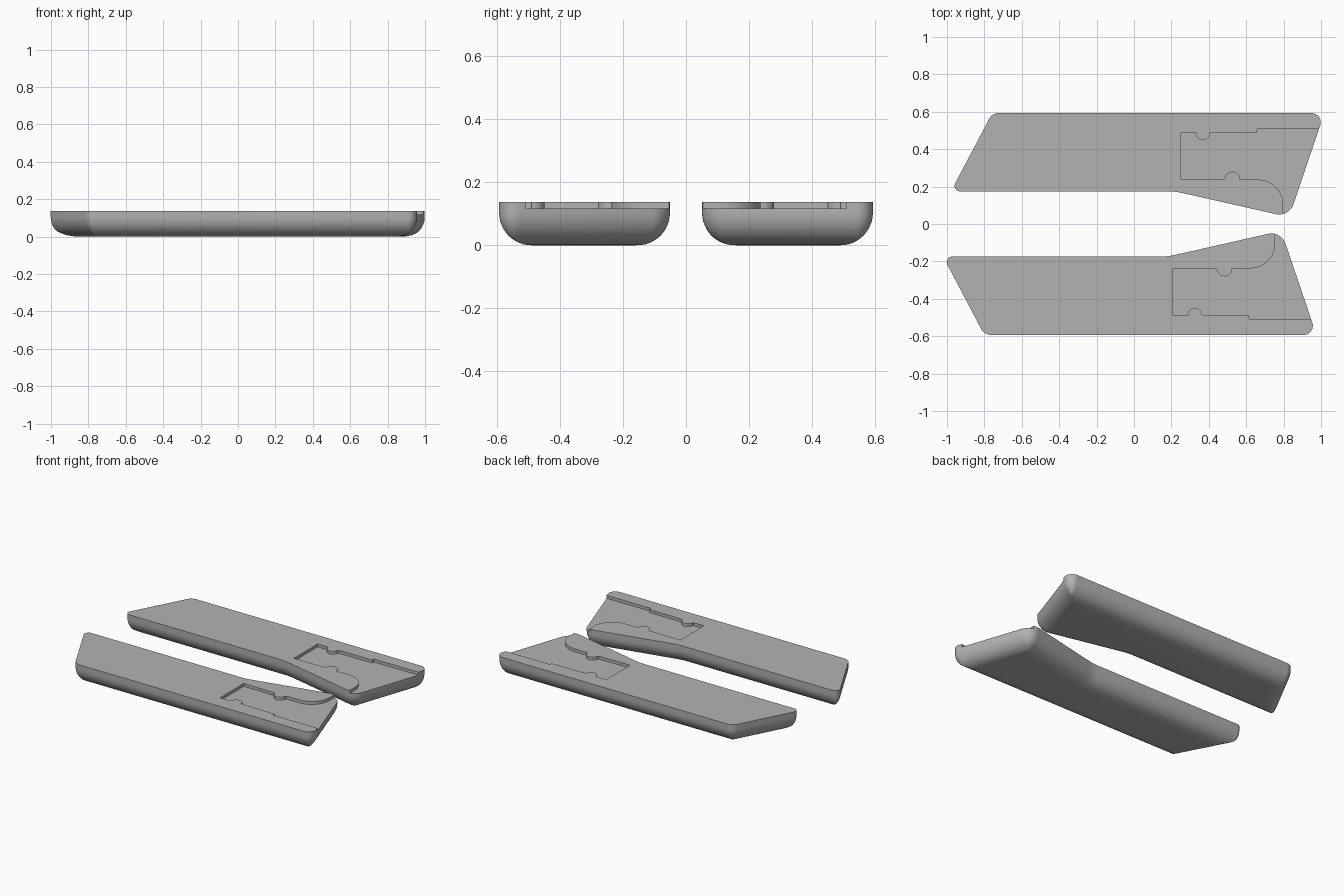
import bpy, bmesh, math
from mathutils import Vector, Matrix

if "Cube" in bpy.data.objects:
    bpy.data.objects.remove(bpy.data.objects["Cube"])

HEIGHT, FILLET, POCKET_Z = 0.137, 0.103, 0.117
SHIFT = 0.042          # lengthwise stagger between the two scales

grey = bpy.data.materials.new("plain grey")
grey.diffuse_color = (0.45, 0.45, 0.45, 1)
grey.use_nodes = True
grey.node_tree.nodes["Principled BSDF"].inputs["Base Color"].default_value = grey.diffuse_color

# Scale outline, counter-clockwise: x, y, corner radius
CORNERS = [(-0.979, 0.174, 0.03), (0.222, 0.174, 0.35), (0.829, 0.037, 0.08),
           (1.018, 0.593, 0.05), (-0.758, 0.593, 0.06)]


def outline(inset, steps=12):
    """Rounded outline moved inward by inset, with a constant point count."""
    pts, n = [], len(CORNERS)
    for i, (x, y, r) in enumerate(CORNERS):
        p = Vector((x, y))
        d1 = (p - Vector(CORNERS[i - 1][:2])).normalized()
        d2 = (Vector(CORNERS[(i + 1) % n][:2]) - p).normalized()
        n1, n2 = Vector((-d1.y, d1.x)), Vector((-d2.y, d2.x))
        p = p + (n1 + n2) * inset / (1 + n1.dot(n2))
        turn = math.atan2(d1.x * d2.y - d1.y * d2.x, d1.dot(d2))
        side = 1 if turn > 0 else -1
        r = max(r - side * inset, 0.002)
        start = p - d1 * r * math.tan(abs(turn) / 2)
        centre = start + n1 * side * r
        for k in range(steps + 1):
            pts.append(centre + Matrix.Rotation(turn * k / steps, 2) @ (start - centre))
    return pts


def arc(cx, cy, r, a0, a1, steps=14):
    return [Vector((cx + r * math.cos(math.radians(a0 + (a1 - a0) * k / steps)),
                    cy + r * math.sin(math.radians(a0 + (a1 - a0) * k / steps))))
            for k in range(steps + 1)]


def loft(name, rings, side, dx):
    """Closed solid through rings of (points, z); side mirrors it in y."""
    bm = bmesh.new()
    loops = [[bm.verts.new((p.x + dx, p.y * side, z)) for p in pts] for pts, z in rings]
    for a, b in zip(loops, loops[1:]):
        for i in range(len(a)):
            j = (i + 1) % len(a)
            bm.faces.new((a[i], a[j], b[j], b[i]))
    bm.faces.new(loops[0])
    bm.faces.new(loops[-1])
    bmesh.ops.recalc_face_normals(bm, faces=bm.faces)
    me = bpy.data.meshes.new(name)
    bm.to_mesh(me)
    bm.free()
    me.materials.append(grey)
    ob = bpy.data.objects.new(name, me)
    bpy.context.collection.objects.link(ob)
    return ob


# Pocket outline: stepped wall, two round lugs and a curved exit
pocket = ([Vector((0.251, 0.237))] + arc(0.526, 0.24, 0.04, 180, 0)
          + [Vector((0.566, 0.237))] + arc(0.665, 0.105, 0.132, 90, 0)
          + [Vector(p) for p in ((0.797, -0.03), (1.15, -0.03), (1.15, 0.508),
                                 (0.658, 0.508), (0.658, 0.49))]
          + arc(0.368, 0.488, 0.039, 0, -180) + [Vector((0.251, 0.49))])

# Body profile: rounded underside, straight wall above
body = []
for k in range(13):
    a = math.radians(90 * k / 12)
    body.append((outline(FILLET * (1 - math.sin(a))), FILLET * (1 - math.cos(a))))
body.append((outline(0), HEIGHT))

for name, side, dx in (("back_scale", 1, 0), ("front_scale", -1, -SHIFT)):
    scale = loft(name, body, side, dx)
    cutter = loft(name + "_pocket_cutter", [(pocket, POCKET_Z), (pocket, 0.2)], side, dx)
    cutter.hide_render = True
    cut = scale.modifiers.new("pocket", 'BOOLEAN')
    cut.operation, cut.solver, cut.object = 'DIFFERENCE', 'EXACT', cutter
    bpy.ops.object.select_all(action='DESELECT')
    scale.select_set(True)
    bpy.context.view_layer.objects.active = scale
    bpy.ops.object.modifier_apply(modifier=cut.name)
    bpy.data.objects.remove(cutter)
    bpy.ops.object.shade_smooth_by_angle(angle=math.radians(30))
